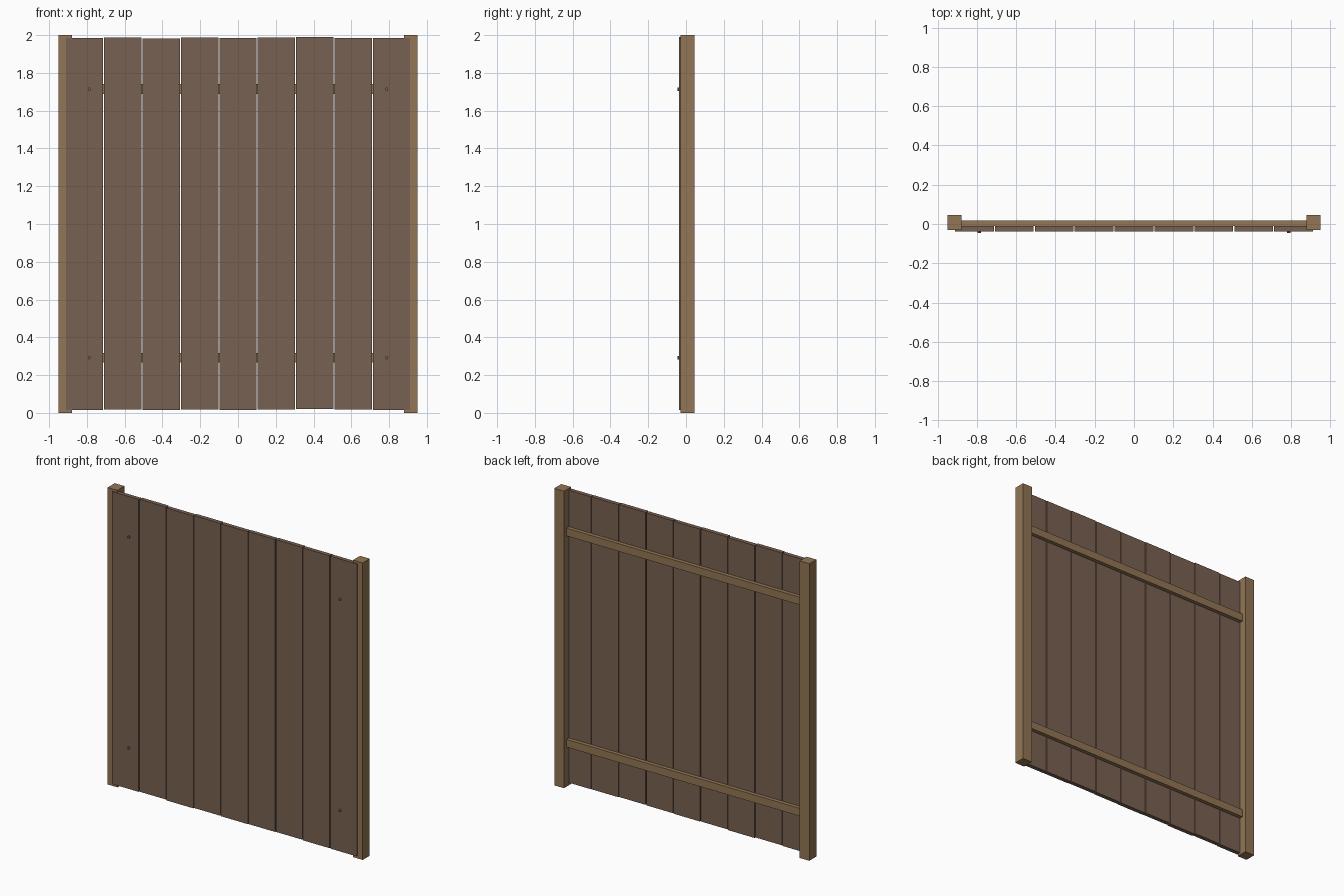
import bpy
import bmesh
from mathutils import Matrix

cube = bpy.data.objects.get("Cube")
if cube:
    bpy.data.objects.remove(cube, do_unlink=True)


def material(name, rgb):
    m = bpy.data.materials.new(name)
    m.use_nodes = True
    m.diffuse_color = (*rgb, 1)
    m.node_tree.nodes["Principled BSDF"].inputs["Base Color"].default_value = (*rgb, 1)
    return m


POST = material("light brown wood", (0.29, 0.18, 0.09))
PLANK = material("dark brown wood", (0.19, 0.12, 0.085))
NAIL = material("rusty brown", (0.20, 0.12, 0.09))


def finish(name, bm, mat):
    mesh = bpy.data.meshes.new(name)
    bm.to_mesh(mesh)
    bm.free()
    mesh.materials.append(mat)
    obj = bpy.data.objects.new(name, mesh)
    bpy.context.collection.objects.link(obj)
    return obj


def box(name, low, high, mat):
    bm = bmesh.new()
    bmesh.ops.create_cube(bm, size=1)
    for v in bm.verts:
        v.co = [a if c < 0 else b for c, a, b in zip(v.co, low, high)]
    return finish(name, bm, mat)


# Posts and nail heads on both sides
for side, s in (("left", 1), ("right", -1)):
    x = 0.914 * s
    box(f"{side}_post", (x - 0.036, -0.03, 0), (x + 0.036, 0.045, 2), POST)
    for level, z in (("lower", 0.292), ("upper", 1.714)):
        bm = bmesh.new()
        bmesh.ops.create_cone(bm, cap_ends=True, segments=8, radius1=0.009, radius2=0.009,
                              depth=0.012, matrix=Matrix.Translation((0.787 * s, -0.039, z))
                              @ Matrix.Rotation(1.5708, 4, "X"))
        finish(f"{side}_{level}_nail", bm, NAIL)

# Cross rails behind the planks
for level, z in (("lower", 0.292), ("upper", 1.714)):
    box(f"{level}_rail", (-0.885, -0.01, z - 0.026), (0.885, 0.017, z + 0.026), POST)

# Vertical planks with slightly uneven ends
PITCH = 0.2032
SHIFTS = (0, 0.003, -0.002, 0.002, 0, 0.002, 0.004, 0.001, 0)
for i, shift in enumerate(SHIFTS):
    x = (i - 4) * PITCH
    box(f"plank_{i + 1}", (x - 0.099, -0.037, 0.016 + shift),
        (x + 0.099, -0.009, 1.985 + shift), PLANK)
